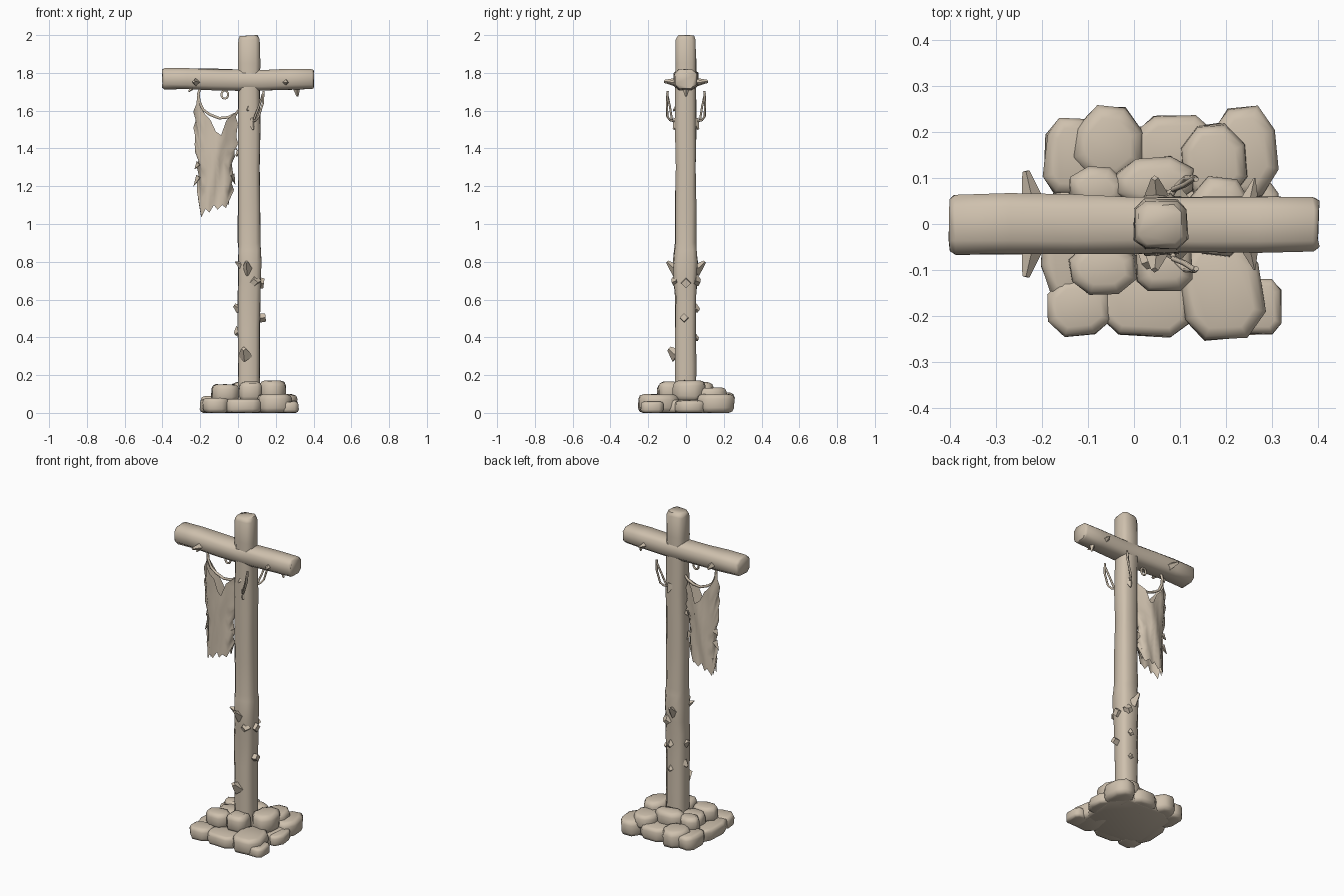
import bpy, bmesh, math, random
from mathutils import Vector, Matrix

if "Cube" in bpy.data.objects:
    bpy.data.objects.remove(bpy.data.objects["Cube"])

random.seed(4)
wood = bpy.data.materials.new("weathered_tan")
wood.diffuse_color = (.62, .53, .42, 1)
wood.use_nodes = True
wood.node_tree.nodes["Principled BSDF"].inputs["Base Color"].default_value = wood.diffuse_color


def activate(ob):
    bpy.context.collection.objects.link(ob)
    bpy.ops.object.select_all(action='DESELECT')
    ob.select_set(True)
    bpy.context.view_layer.objects.active = ob
    ob.data.materials.append(wood)


def finish(name, bm, angle=35):
    bmesh.ops.recalc_face_normals(bm, faces=bm.faces)
    me = bpy.data.meshes.new(name)
    bm.to_mesh(me)
    bm.free()
    activate(bpy.data.objects.new(name, me))
    bpy.ops.object.shade_smooth_by_angle(angle=math.radians(angle))


def jit(a):
    return random.uniform(-a, a)


def timber(name, sections, place, chamfer=0.25, rough=0.003):
    """Loft chamfered-rectangle rings: (t, a0, a1, b0, b1)."""
    bm = bmesh.new()
    rings = []
    k = chamfer
    shape = [(k, 0), (1 - k, 0), (1, k), (1, 1 - k), (1 - k, 1), (k, 1), (0, 1 - k), (0, k)]
    for t, a0, a1, b0, b1 in sections:
        rings.append([bm.verts.new(place(t + jit(rough), a0 + (a1 - a0) * u + jit(rough),
                                         b0 + (b1 - b0) * v + jit(rough))) for u, v in shape])
    for r, s in zip(rings, rings[1:]):
        for i in range(8):
            j = (i + 1) % 8
            bm.faces.new((r[i], r[j], s[j], s[i]))
    bm.faces.new(rings[0])
    bm.faces.new(rings[-1])
    finish(name, bm, 62)


# upright post, with a swollen knot near z = 0.8
post = [(z, 0, .116, -.056, .053) for z in (.02, .25, .45, .62)]
post += [(.7, 0, .122, -.064, .058), (.8, 0, .124, -.067, .063), (.86, 0, .12, -.062, .058),
         (.9, 0, .116, -.056, .053)]
post += [(z, 0, .116, -.056, .053) for z in (1.1, 1.3, 1.5, 1.7, 1.85)]
post += [(1.975, .001, .116, -.054, .051), (1.997, .012, .105, -.042, .04)]
timber("post", post, lambda t, a, b: (a, b, t), .2)

# crossbeam
beam = [(-.402, -.058, .053, 1.722, 1.816), (-.39, -.069, .065, 1.715, 1.824),
        (-.27, -.067, .065, 1.712, 1.823), (-.13, -.066, .063, 1.71, 1.82),
        (0, -.063, .059, 1.706, 1.817), (.12, -.063, .059, 1.706, 1.817),
        (.27, -.061, .057, 1.708, 1.82), (.39, -.06, .056, 1.712, 1.82),
        (.402, -.052, .048, 1.72, 1.814)]
timber("crossbeam", beam, lambda t, a, b: (t, a, b), .22)


# stones: rounded, irregular blocks (x0, x1, y0, y1, z0, z1)
def stone(name, x0, x1, y0, y1, z0, z1, cut=.3):
    bm = bmesh.new()
    bmesh.ops.create_cube(bm, size=1)
    size = Vector((x1 - x0, y1 - y0, z1 - z0))
    plan = [e for e in bm.edges if abs(e.verts[0].co.z - e.verts[1].co.z) > .5]
    bmesh.ops.bevel(bm, geom=plan, offset=cut * random.uniform(.6, 1), segments=1, affect='EDGES')
    spin = Matrix.Rotation(jit(.1), 3, 'Z')
    for v in bm.verts:
        v.co = Vector([v.co[i] * size[i] * random.uniform(.92, 1.03) for i in range(3)])
        v.co = spin @ v.co + Vector((x0 + x1, y0 + y1, z0 + z1)) / 2
        v.co.z = max(v.co.z, 0)
    rims = [e for e in bm.edges if e.calc_face_angle(0) > .9]
    bmesh.ops.bevel(bm, geom=rims, offset=min(size) * .25, segments=2,
                    profile=.5, affect='EDGES', clamp_overlap=True)
    finish(name, bm, 60)


stones = [
    (-.195, -.08, .06, .23, 0, .09), (-.13, .02, .09, .255, 0, .11), (0, .18, .09, .237, 0, .09),
    (.1, .245, .05, .218, .05, .135), (.17, .312, .06, .254, 0, .1), (.2, .32, -.06, .11, 0, .065),
    (-.2, -.09, -.16, .09, 0, .075), (-.19, -.05, -.244, -.12, 0, .08),
    (-.07, .13, -.245, -.08, 0, .075), (.1, .28, -.25, -.04, 0, .1),
    (.22, .32, -.24, -.12, 0, .06),
    (-.14, .005, -.155, -.04, .06, .152), (.005, .125, -.145, -.03, .06, .167),
    (.115, .255, -.07, .1, .06, .172), (-.14, -.02, .03, .125, .06, .152),
    (-.04, .13, .04, .144, .06, .162), (-.12, .01, -.06, .06, .05, .14)]
for i, s in enumerate(stones):
    stone(f"stone_{i + 1}", *s)
stone("stone_core", -.16, .27, -.21, .21, 0, .07, .26)


# wood splinters: (base centre, tip, base radius, tip radius)
def splinter(name, base, tip, r, r2=.001, sides=4):
    bm = bmesh.new()
    base, tip = Vector(base), Vector(tip)
    d = tip - base
    bmesh.ops.create_cone(bm, segments=sides, radius1=r, radius2=r2, depth=d.length,
                          cap_ends=True)
    q = d.to_track_quat('Z', 'Y')
    for v in bm.verts:
        v.co = q @ v.co + (base + tip) / 2
    finish(name, bm, 60)


splinters = []
for s in (-1, 1):
    splinters += [((-.22, s * .05, 1.75), (-.235, s * .115, 1.755), .024, .008),
                  ((.25, s * .045, 1.75), (.262, s * .1, 1.75), .022, .002),
                  ((.05, s * .045, .75), (.045, s * .1, .8), .035, .008),
                  ((.09, s * .045, .70), (.085, s * .072, .69), .035, .02),
                  ((.075, s * .04, 1.55), (.08, s * .066, 1.5), .03, .005)]
splinters += [
    ((.02, -.04, .78), (-.015, -.06, .8), .025, .003), ((.1, 0, .69), (.137, 0, .685), .032, .026),
    ((.1, -.01, .5), (.146, -.01, .505), .024, .022), ((.01, 0, .55), (-.02, 0, .57), .028, .01),
    ((.01, .01, .44), (-.016, .01, .415), .028, .01), ((.04, -.045, .3), (.03, -.09, .34), .04, .014),
    ((.07, .04, .56), (.07, .068, .54), .025, .012), ((.07, .04, .4), (.07, .066, .39), .025, .01),
    ((-.24, -.03, 1.73), (-.26, -.04, 1.7), .02, .003), ((.31, 0, 1.72), (.315, 0, 1.675), .02, .005),
    ((.06, -.04, 1.62), (.05, -.068, 1.6), .02, .004), ((.01, 0, 1.38), (-.012, 0, 1.36), .02, .004)]
for i, s in enumerate(splinters):
    splinter(f"splinter_{i + 1}", *s)


# ragged cloth: two sheets joined along the side edges
def lerp_table(t, z):
    for (z0, a), (z1, b) in zip(t, t[1:]):
        if z >= z1:
            return a + (b - a) * (z0 - z) / (z0 - z1)
    return t[-1][1]


left = [(1.7, -.213), (1.6, -.23), (1.42, -.23), (1.3, -.209), (1.2, -.215), (1.03, -.215)]
right = [(1.7, -.005), (1.6, -.004), (1.4, -.006), (1.34, -.03), (1.2, -.026), (1.03, -.05)]
tops = [1.68, 1.62, 1.58, 1.55, 1.49, 1.47, 1.55, 1.575, 1.6]
bottoms = [1.17, 1.035, 1.08, 1.06, 1.1, 1.075, 1.1, 1.085, 1.18]
ROWS = 12
bm = bmesh.new()
for s in (-1, 1):
    grid = []
    for i in range(9):
        u, col = i / 8, []
        for j in range(ROWS + 1):
            v = j / ROWS
            z = tops[i] + (bottoms[i] - tops[i]) * v
            a, b = lerp_table(left, z), lerp_table(right, z)
            y = s * math.sin(math.pi * u) ** .6 * (.036 + .009 * math.sin(12 * u + 5 * v))
            ragged = .008 * math.sin(j * 2.6 + i) if i in (0, 8) else 0
            col.append(bm.verts.new((a + (b - a) * u + ragged, y, z)))
        grid.append(col)
    for i in range(8):
        for j in range(ROWS):
            bm.faces.new((grid[i][j], grid[i + 1][j], grid[i + 1][j + 1], grid[i][j + 1]))
bmesh.ops.remove_doubles(bm, verts=bm.verts, dist=.002)
finish("cloth", bm, 70)
for i, (x, z, dx, dz) in enumerate([(-.205, 1.32, -.025, -.03), (-.205, 1.25, -.03, -.05),
                                    (-.035, 1.26, .02, -.05), (-.035, 1.42, .03, -.03),
                                    (-.195, 1.14, .0, -.1), (-.06, 1.16, .01, -.06)]):
    splinter(f"cloth_tatter_{i + 1}", (x, 0, z), (x + dx, .01, z + dz), .02, .001, 3)


# cords and straps
def cord(name, pts, r=.005):
    cu = bpy.data.curves.new(name, 'CURVE')
    cu.dimensions = '3D'
    cu.bevel_depth, cu.bevel_resolution, cu.use_fill_caps = r, 1, True
    sp = cu.splines.new('POLY')
    sp.points.add(len(pts) - 1)
    for p, co in zip(sp.points, pts):
        p.co = (*co, 1)
    activate(bpy.data.objects.new(name, cu))
    bpy.ops.object.convert(target='MESH')


cord("cloth_hanger", [(-.2, 0, 1.72), (-.21, 0, 1.69), (-.205, 0, 1.65), (-.185, 0, 1.605),
                      (-.15, 0, 1.58), (-.1, 0, 1.56), (-.05, 0, 1.565), (-.01, 0, 1.585), (.01, 0, 1.61)], .008)
cord("hanging_loop", [(-.07 + .018 * math.sin(a), 0, 1.685 - .022 * math.cos(a))
                      for a in [k * math.tau / 10 for k in range(11)]], .006)
for s, side in ((-1, "front"), (1, "back")):
    cord(f"strap_{side}", [(.135, s * .097, 1.705), (.132, s * .101, 1.64), (.11, s * .099, 1.57),
                           (.095, s * .085, 1.55), (.07, s * .045, 1.54)], .006)
    cord(f"strap_inner_{side}", [(.133, s * .1, 1.69), (.11, s * .085, 1.62), (.085, s * .075, 1.555)], .006)
